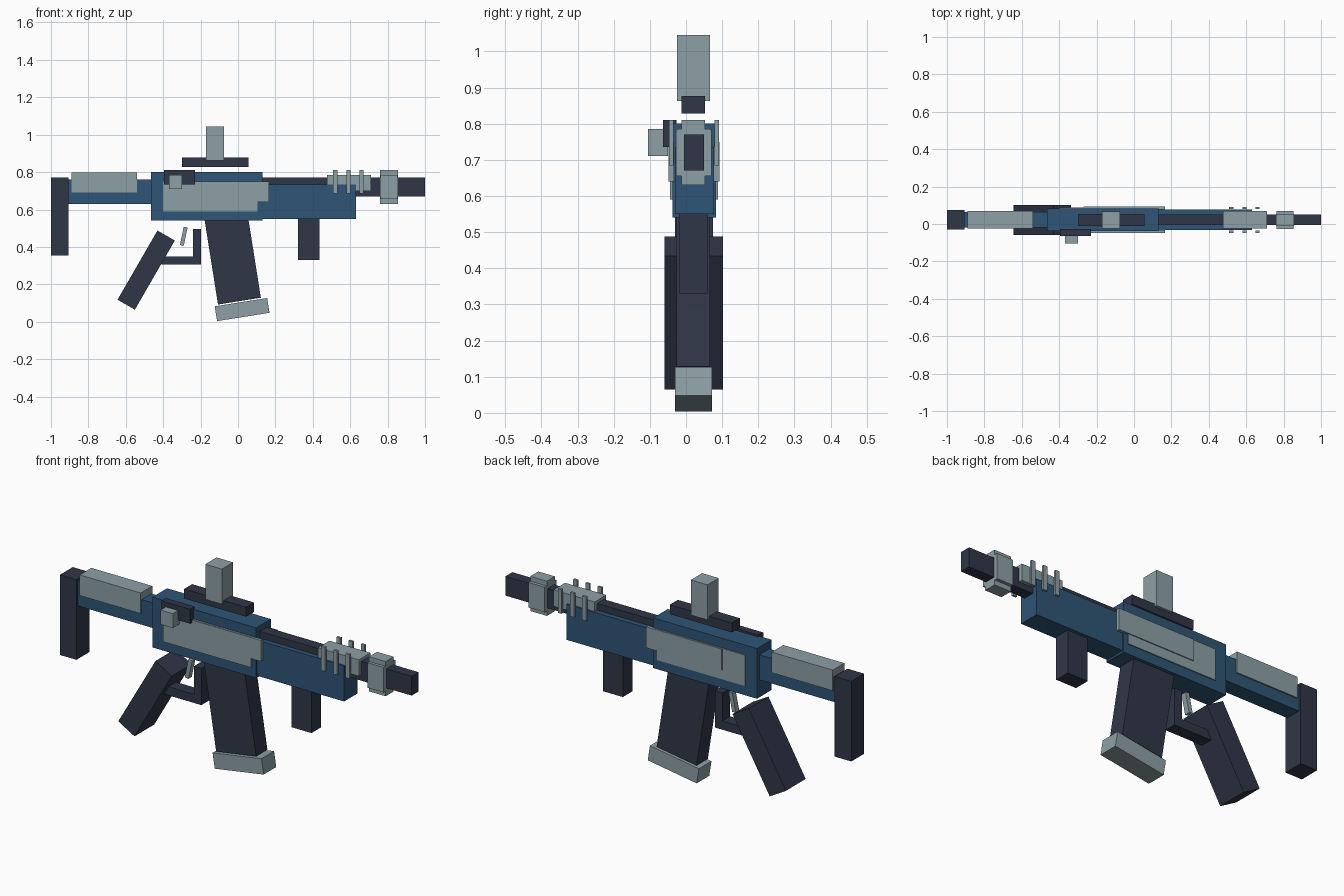
import bpy
import math

cube = bpy.data.objects.get("Cube")
if cube:
    bpy.data.objects.remove(cube, do_unlink=True)


def material(name, rgb):
    mat = bpy.data.materials.new(name)
    mat.use_nodes = True
    color = (*rgb, 1)
    mat.diffuse_color = color
    mat.node_tree.nodes["Principled BSDF"].inputs["Base Color"].default_value = color
    return mat


blue = material("steel blue", (0.028, 0.09, 0.18))
dark = material("dark slate", (0.03, 0.037, 0.065))
grey = material("light grey", (0.27, 0.35, 0.38))


def block(name, mat, center, size, lean=0):
    """Box with a given center and size, leaned about the y axis in degrees."""
    bpy.ops.mesh.primitive_cube_add(size=1, location=center)
    obj = bpy.context.object
    obj.name = name
    obj.scale = size
    obj.rotation_euler.y = math.radians(lean)
    obj.data.materials.append(mat)
    return obj


def span(name, mat, x, y, z):
    """Upright box given by its extents along each axis."""
    pairs = (x, y, z)
    return block(name, mat, [(a + b) / 2 for a, b in pairs], [b - a for a, b in pairs])


# Stock
span("butt_plate", dark, (-1, -0.905), (-0.03, 0.075), (0.355, 0.77))
span("stock_tube", blue, (-0.91, -0.46), (-0.018, 0.063), (0.63, 0.76))
span("cheek_rest", grey, (-0.89, -0.54), (-0.025, 0.07), (0.69, 0.797))

# Main body and fore end
span("receiver", blue, (-0.465, 0.13), (-0.037, 0.083), (0.54, 0.80))
span("handguard", blue, (0.12, 0.63), (-0.031, 0.077), (0.55, 0.735))
span("barrel", dark, (0.12, 1), (-0.006, 0.05), (0.67, 0.77))
span("front_grip", dark, (0.32, 0.435), (-0.02, 0.06), (0.33, 0.56))
span("gas_block", grey, (0.475, 0.71), (-0.025, 0.07), (0.70, 0.785))

# Muzzle collar made of two crossing blocks
span("collar_tall", grey, (0.76, 0.855), (-0.012, 0.053), (0.63, 0.81))
span("collar_wide", grey, (0.761, 0.854), (-0.027, 0.07), (0.655, 0.785))

# Layered plates and upright fins on both sides
mid = 0.022
for side, label in ((-1, "right"), (1, "left")):
    def layer(name, x, near, far, z):
        ys = sorted((mid + side * near, mid + side * far))
        span(f"{label}_{name}", grey, x, ys, z)

    layer("lower_plate", (-0.40, 0.105), 0.055, 0.066, (0.59, 0.75))
    layer("upper_plate", (-0.27, 0.165), 0.055, 0.071, (0.64, 0.749))
    for i in range(3):
        x = 0.52 + 0.07 * i
        layer(f"fin_{i + 1}", (x - 0.011, x + 0.011), 0.057, 0.069, (0.685, 0.81))

# Side handle
span("handle_base", dark, (-0.395, -0.23), (-0.063, -0.026), (0.735, 0.81))
span("handle_knob", grey, (-0.37, -0.30), (-0.105, -0.05), (0.71, 0.785))

# Top rail and sight
span("top_rail", dark, (-0.30, 0.055), (-0.012, 0.053), (0.828, 0.877))
span("sight", grey, (-0.17, -0.075), (-0.025, 0.067), (0.863, 1.045))

# Rear grip, trigger and guard
block("rear_grip", dark, (-0.491, 0.021, 0.276), (0.107, 0.162, 0.427), 30)
block("trigger", grey, (-0.29, 0.022, 0.457), (0.021, 0.028, 0.1), 12)
span("guard_post", dark, (-0.24, -0.197), (-0.018, 0.045), (0.305, 0.495))
span("guard_bar", dark, (-0.41, -0.24), (-0.018, 0.045), (0.305, 0.35))

# Magazine and its foot
block("magazine", dark, (-0.0315, 0.02, 0.357), (0.232, 0.092, 0.5), -9)
block("magazine_foot", grey, (0.022, 0.021, 0.065), (0.284, 0.103, 0.08), -9)
